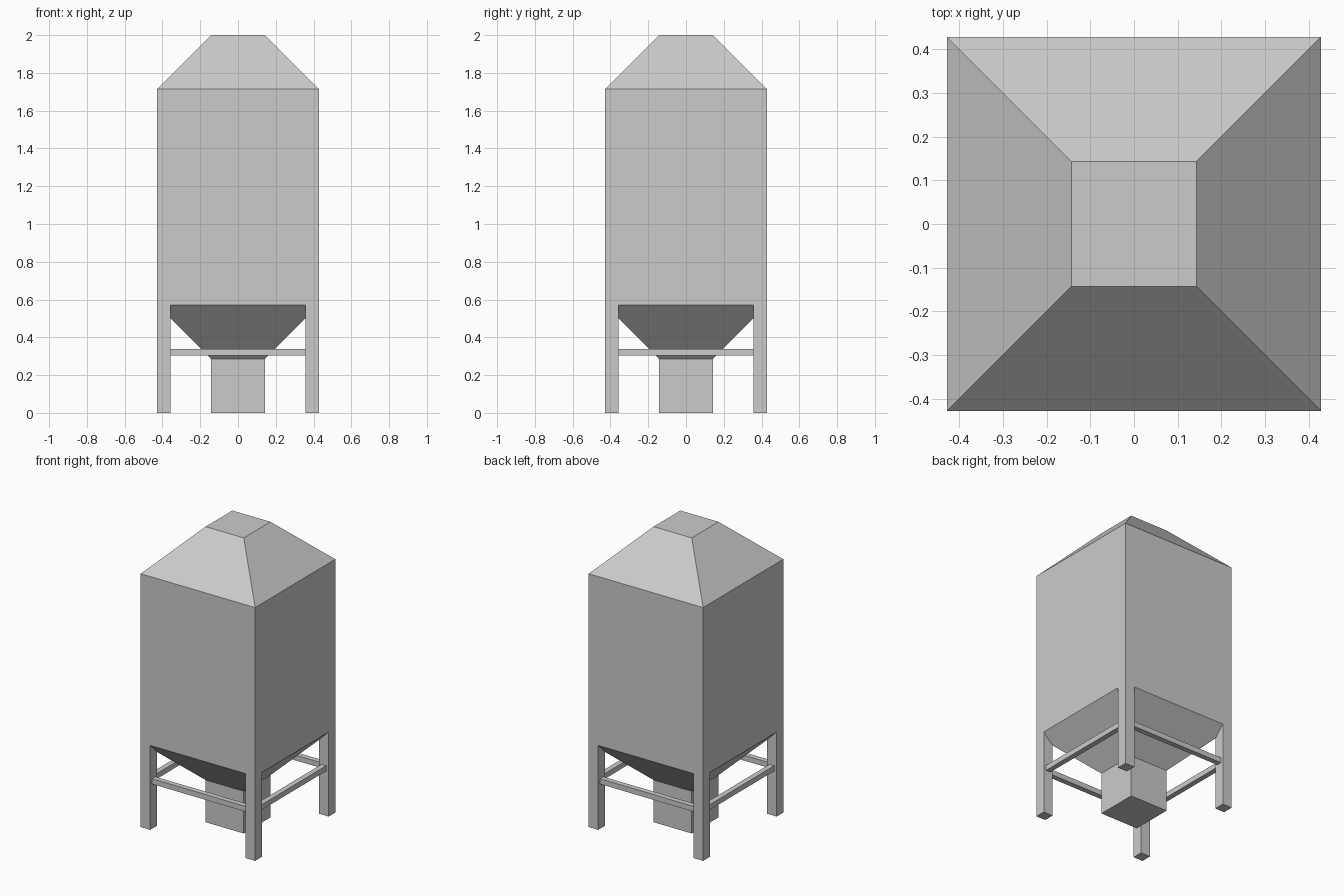
import bpy, bmesh

if "Cube" in bpy.data.objects:
    bpy.data.objects.remove(bpy.data.objects["Cube"])

U = 1 / 7  # model module: everything is a multiple of this


def loft(name, rings):
    """Square rings (half width, z) joined bottom to top, capped at both ends."""
    bm = bmesh.new()
    loops = [[bm.verts.new((sx * h, sy * h, z))
              for sx, sy in ((-1, -1), (1, -1), (1, 1), (-1, 1))] for h, z in rings]
    for a, b in zip(loops, loops[1:]):
        for i in range(4):
            j = (i + 1) % 4
            bm.faces.new((a[i], a[j], b[j], b[i]))
    bm.faces.new(loops[0][::-1])
    bm.faces.new(loops[-1])
    mesh = bpy.data.meshes.new(name)
    bm.to_mesh(mesh)
    bm.free()
    obj = bpy.data.objects.new(name, mesh)
    bpy.context.collection.objects.link(obj)
    return obj


def box(name, centre, size):
    bpy.ops.mesh.primitive_cube_add(size=1, location=centre)
    obj = bpy.context.object
    obj.name = name
    obj.scale = size
    bpy.ops.object.transform_apply(location=False, rotation=False, scale=True)
    return obj


# Tank: outlet chute, sloped hopper, straight walls, tapered roof
loft("silo_tank", [(U, 0), (U, 2 * U), (3 * U, 4 * U), (3 * U, 12 * U), (U, 14 * U)])

# Corner legs, flush with the tank walls
leg_w, leg_h = U / 2, 4 * U
leg_c = 3 * U - leg_w / 2
for sx, x_name in ((-1, "left"), (1, "right")):
    for sy, y_name in ((-1, "front"), (1, "back")):
        box(f"{y_name}_{x_name}_leg", (sx * leg_c, sy * leg_c, leg_h / 2),
            (leg_w, leg_w, leg_h))

# Brace rails between the legs, centred on them
rail_t, rail_z = U / 4, 2.25 * U
span = 2 * leg_c - leg_w
for s, y_name, x_name in ((-1, "front", "left"), (1, "back", "right")):
    box(f"{y_name}_rail", (0, s * leg_c, rail_z), (span, rail_t, rail_t))
    box(f"{x_name}_rail", (s * leg_c, 0, rail_z), (rail_t, span, rail_t))
